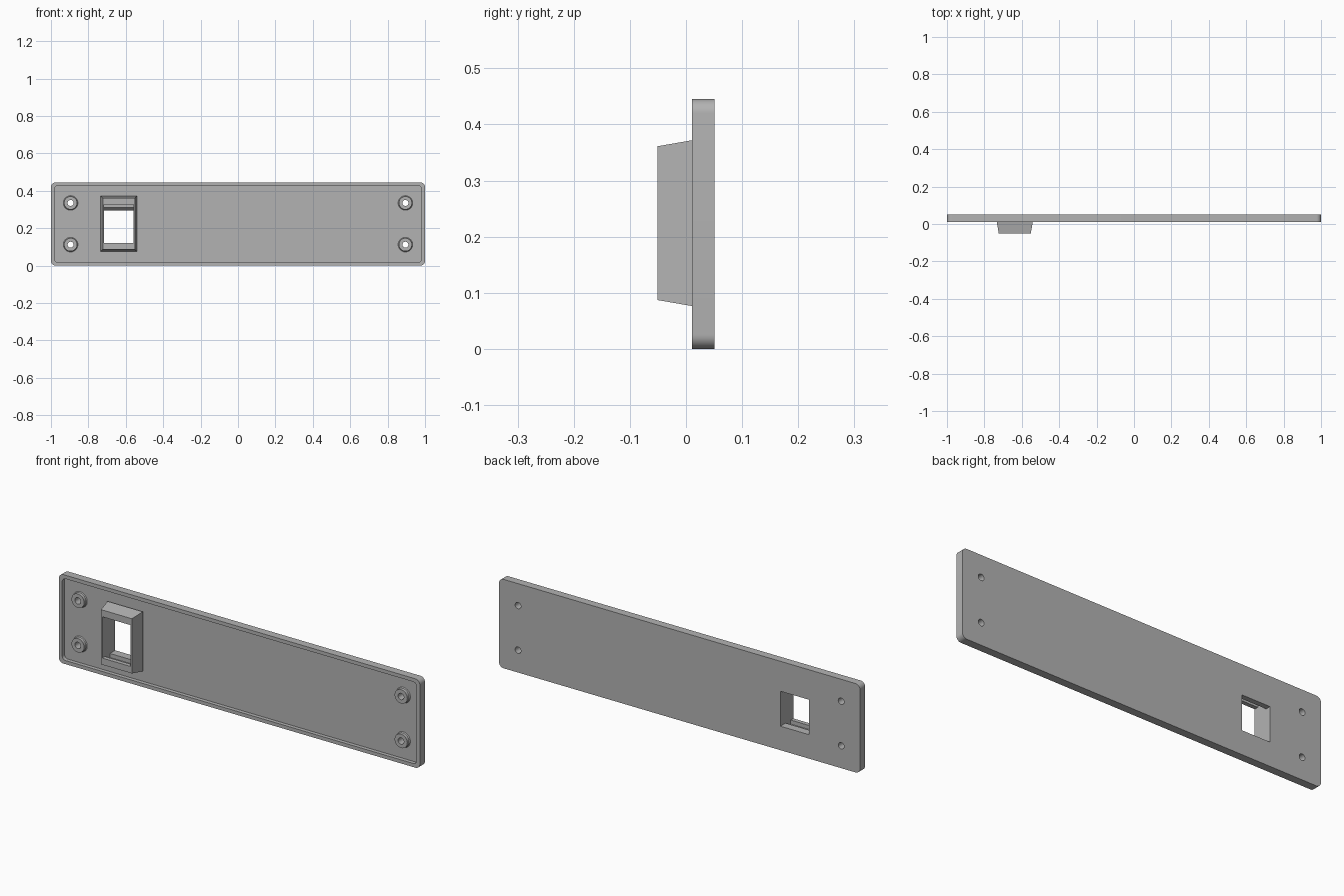
import bpy
import bmesh
import math
from mathutils import Vector

default = bpy.data.objects.get("Cube")
if default:
    bpy.data.objects.remove(default, do_unlink=True)

grey = bpy.data.materials.new("mid grey")
grey.use_nodes = True
colour = (0.45, 0.45, 0.45, 1)
grey.diffuse_color = colour
grey.node_tree.nodes["Principled BSDF"].inputs["Base Color"].default_value = colour

BACK, RIM, FLOOR, MOUTH = 0.051, 0.011, 0.03, -0.051
HEIGHT = 0.445
MID = HEIGHT / 2


def loft(name, rings):
    """Closed solid through rings of matching 3D points."""
    bm = bmesh.new()
    loops = [[bm.verts.new(p) for p in ring] for ring in rings]
    n = len(loops[0])
    for a, b in zip(loops, loops[1:]):
        for i in range(n):
            j = (i + 1) % n
            bm.faces.new((a[i], a[j], b[j], b[i]))
    bm.faces.new(loops[0])
    bm.faces.new(loops[-1])
    bmesh.ops.recalc_face_normals(bm, faces=bm.faces)
    mesh = bpy.data.meshes.new(name)
    bm.to_mesh(mesh)
    bm.free()
    mesh.materials.append(grey)
    ob = bpy.data.objects.new(name, mesh)
    bpy.context.collection.objects.link(ob)
    return ob


def rounded(half_x, half_z, r, y, steps=8):
    pts = []
    for k, (sx, sz) in enumerate(((1, 1), (-1, 1), (-1, -1), (1, -1))):
        for i in range(steps + 1):
            a = math.pi / 2 * (k + i / steps)
            pts.append(Vector((sx * (half_x - r) + r * math.cos(a), y,
                               MID + sz * (half_z - r) + r * math.sin(a))))
    return pts


def rect(x0, x1, z0, z1, y, grow=0):
    return [(x0 - grow, y, z0 - grow), (x1 + grow, y, z0 - grow),
            (x1 + grow, y, z1 + grow), (x0 - grow, y, z1 + grow)]


def circle(x, z, r, y, n=32):
    return [(x + r * math.cos(2 * math.pi * i / n), y,
             z + r * math.sin(2 * math.pi * i / n)) for i in range(n)]


def boolean(target, other, operation):
    mod = target.modifiers.new("shape", "BOOLEAN")
    mod.operation = operation
    mod.solver = "EXACT"
    mod.object = other
    bpy.context.view_layer.objects.active = target
    bpy.ops.object.modifier_apply(modifier=mod.name)
    bpy.data.objects.remove(other, do_unlink=True)


# Rounded plate with a shallow tray in its front
plate = loft("faceplate", [rounded(1, MID, 0.025, y) for y in (BACK, RIM)])
tray = loft("tray_cutter", [rounded(0.982, MID - 0.018, 0.02, y) for y in (FLOOR, -0.1)])
boolean(plate, tray, "DIFFERENCE")

# Socket housing, flared where it meets the tray floor
X0, X1, Z0, Z1 = -0.723, -0.552, 0.087, 0.361
FLARE = 0.012
sections = [rect(X0, X1, Z0, Z1, FLOOR + 0.005, FLARE)]
for i in range(7):
    a = math.pi / 2 * i / 6
    sections.append(rect(X0, X1, Z0, Z1, FLOOR - FLARE * math.sin(a),
                         FLARE * (1 - math.cos(a))))
sections.append(rect(X0, X1, Z0, Z1, MOUTH))
boolean(plate, loft("socket_housing", sections), "UNION")

# Screw bosses with a small base flare
screws = [(x, z) for x in (-0.895, 0.895) for z in (0.112, 0.335)]
for x, z in screws:
    boss = loft("screw_boss", [circle(x, z, 0.039, FLOOR + 0.005),
                               circle(x, z, 0.039, FLOOR),
                               circle(x, z, 0.035, FLOOR - 0.004),
                               circle(x, z, 0.035, RIM)])
    boolean(plate, boss, "UNION")
for x, z in screws:
    hole = loft("screw_hole_cutter", [circle(x, z, 0.016, y) for y in (0.1, -0.1)])
    boolean(plate, hole, "DIFFERENCE")

# Socket opening: side profile with catch grooves above and below
profile = [(0.1, 0.12), (0.01, 0.12), (0.01, 0.1), (-0.03, 0.1),
           (-0.03, 0.12), (-0.1, 0.12), (-0.1, 0.327), (-0.03, 0.327),
           (-0.03, 0.346), (0.008, 0.346), (0.008, 0.31),
           (0.025, 0.295), (0.1, 0.295)]
opening = loft("opening_cutter", [[(x, y, z) for y, z in profile] for x in (-0.716, -0.559)])
boolean(plate, opening, "DIFFERENCE")

bpy.ops.object.select_all(action="DESELECT")
plate.select_set(True)
bpy.context.view_layer.objects.active = plate
bpy.ops.object.shade_smooth_by_angle(angle=math.radians(30))
